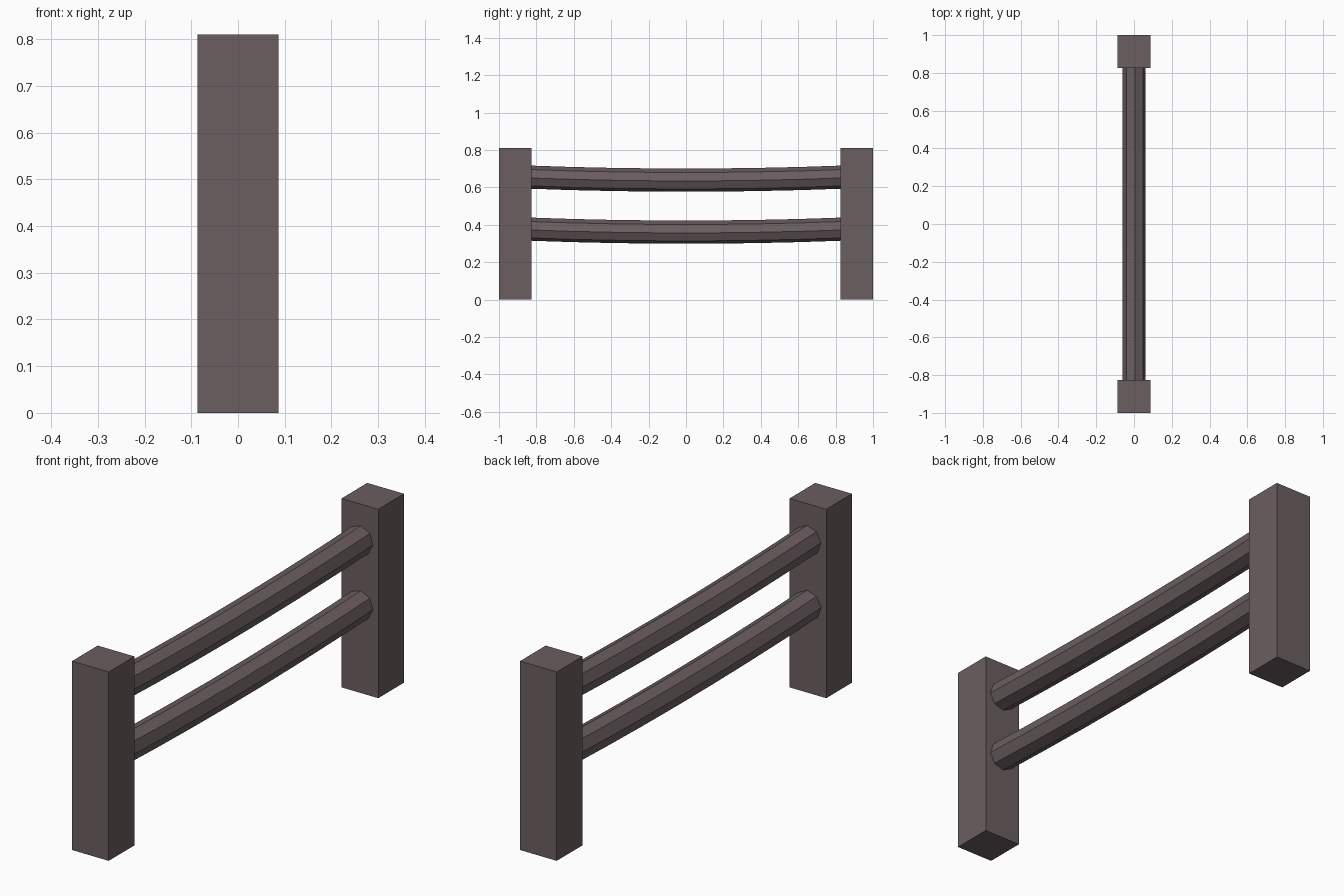
import bpy
import bmesh
import math

if "Cube" in bpy.data.objects:
    bpy.data.objects.remove(bpy.data.objects["Cube"])

wood = bpy.data.materials.new("dark weathered wood")
wood.diffuse_color = (0.145, 0.111, 0.116, 1)
wood.use_nodes = True
wood.node_tree.nodes["Principled BSDF"].inputs["Base Color"].default_value = wood.diffuse_color


def finish(name, bm):
    bmesh.ops.recalc_face_normals(bm, faces=bm.faces)
    mesh = bpy.data.meshes.new(name)
    bm.to_mesh(mesh)
    bm.free()
    mesh.materials.append(wood)
    obj = bpy.data.objects.new(name, mesh)
    bpy.context.collection.objects.link(obj)


# Square upright post
def post(name, y):
    bm = bmesh.new()
    bmesh.ops.create_cube(bm, size=1)
    for v in bm.verts:
        v.co = (v.co.x * 0.174, y + v.co.y * 0.174, (v.co.z + 0.5) * 0.81)
    finish(name, bm)


# Eight-sided rail sagging towards the middle, ends buried in the posts
def rail(name, z_mid, radius=0.062, sides=8, segments=7, half=0.86, sag=0.017):
    bm = bmesh.new()
    rings = []
    for i in range(segments + 1):
        t = 2 * i / segments - 1
        z = z_mid + sag * t * t
        ring = []
        for k in range(sides):
            a = math.radians(-4) + 2 * math.pi * k / sides
            ring.append(bm.verts.new((radius * math.cos(a), t * half,
                                      z + radius * math.sin(a))))
        rings.append(ring)
    for a, b in zip(rings, rings[1:]):
        for k in range(sides):
            n = (k + 1) % sides
            bm.faces.new((a[k], a[n], b[n], b[k]))
    bm.faces.new(rings[0])
    bm.faces.new(rings[-1])
    finish(name, bm)


post("front_post", -0.913)
post("back_post", 0.913)
rail("upper_rail", 0.639)
rail("lower_rail", 0.361)
